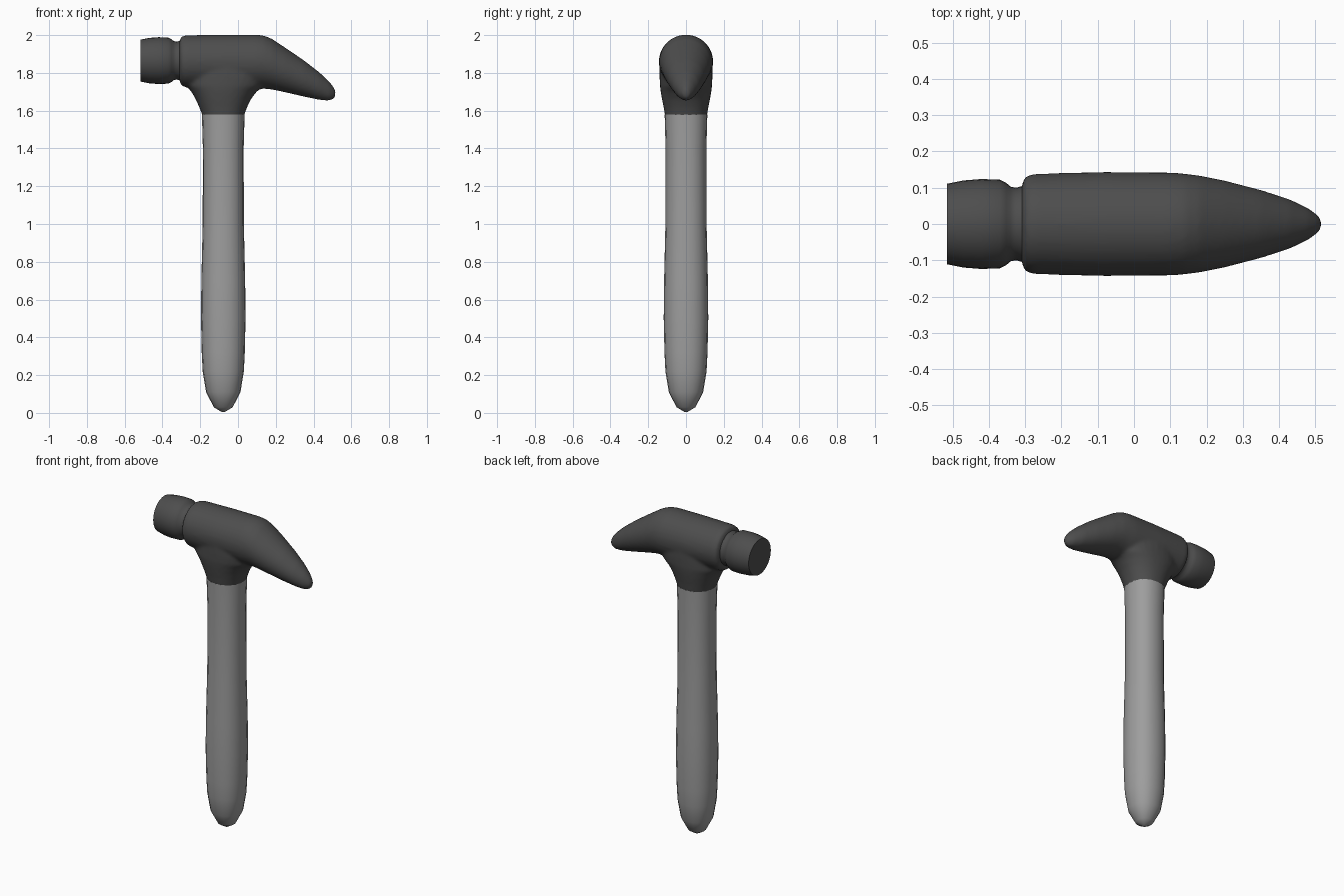
import bpy, bmesh
from math import cos, sin, pi

cube = bpy.data.objects.get("Cube")
if cube:
    bpy.data.objects.remove(cube, do_unlink=True)

AXIS_X = -0.078   # handle centre line
NOSE_Z = 1.865    # striking face centre height


def material(name, grey):
    mat = bpy.data.materials.new(name)
    mat.use_nodes = True
    colour = (grey, grey, grey, 1)
    mat.diffuse_color = colour
    bsdf = mat.node_tree.nodes["Principled BSDF"]
    bsdf.inputs["Base Color"].default_value = colour
    bsdf.inputs["Roughness"].default_value = 0.6
    return mat


def curve(u, power):
    """Point on a unit superellipse."""
    c, s = cos(u), sin(u)
    return (abs(c) ** (2 / power) * (1 if c > 0 else -1),
            abs(s) ** (2 / power) * (1 if s > 0 else -1))


def loft(bm, rings, axis, sides, power=2.0):
    """Skin oval rings (position, centre, radius, y radius) along x or z."""
    loops = []
    for pos, centre, r, ry in rings:
        loop = []
        for i in range(sides):
            a, b = curve(2 * pi * i / sides, power)
            p = (centre + r * a, ry * b, pos) if axis == "z" else (pos, ry * b, centre + r * a)
            loop.append(bm.verts.new(p))
        loops.append(loop)
    for low, high in zip(loops, loops[1:]):
        for i in range(sides):
            j = (i + 1) % sides
            bm.faces.new((low[i], low[j], high[j], high[i]))
    bm.faces.new(loops[0])
    bm.faces.new(loops[-1])


def finish(name, bm, mat, angle=50):
    bmesh.ops.recalc_face_normals(bm, faces=bm.faces)
    mesh = bpy.data.meshes.new(name)
    bm.to_mesh(mesh)
    bm.free()
    obj = bpy.data.objects.new(name, mesh)
    bpy.context.collection.objects.link(obj)
    mesh.materials.append(mat)
    bpy.ops.object.select_all(action="DESELECT")
    obj.select_set(True)
    bpy.context.view_layer.objects.active = obj
    bpy.ops.object.shade_smooth_by_angle(angle=angle * pi / 180)
    return obj


steel = material("dark steel", 0.075)
grip = material("grey grip", 0.34)

# Handle: slightly swollen grip with a rounded butt
profile = [(0.005, 0.008), (0.03, 0.05), (0.11, 0.091), (0.22, 0.109), (0.32, 0.114),
           (0.5, 0.118), (0.7, 0.116), (1.0, 0.109), (1.4, 0.108), (1.58, 0.113)]
bm = bmesh.new()
loft(bm, [(z, AXIS_X, r, r) for z, r in profile], "z", 20, 2.2)
finish("handle", bm, grip, 60)

# Striking face with its narrow collar
profile = [(-0.515, 0.111), (-0.47, 0.12), (-0.42, 0.124), (-0.37, 0.122), (-0.352, 0.113),
           (-0.34, 0.103), (-0.325, 0.1), (-0.31, 0.104), (-0.27, 0.108)]
bm = bmesh.new()
loft(bm, [(x, NOSE_Z, r, r) for x, r in profile], "x", 32)
finish("striking_face", bm, steel)

# Head body running into the claw: x, bottom, top, half width
body = [(-0.31, 1.76, 1.97, 0.105), (-0.302, 1.735, 1.99, 0.129), (-0.28, 1.724, 1.999, 0.138),
        (-0.08, 1.715, 2.002, 0.144), (0.1, 1.715, 2.002, 0.142), (0.14, 1.716, 1.997, 0.139),
        (0.18, 1.712, 1.98, 0.134), (0.25, 1.697, 1.934, 0.12), (0.35, 1.674, 1.866, 0.094),
        (0.43, 1.657, 1.804, 0.068), (0.48, 1.652, 1.758, 0.044), (0.507, 1.662, 1.725, 0.025),
        (0.518, 1.68, 1.705, 0.008)]
bm = bmesh.new()
loft(bm, [(x, (lo + hi) / 2, (hi - lo) / 2, w) for x, lo, hi, w in body], "x", 32)

# Flared neck under the head: z, left edge, right edge, half width
neck = [(1.53, -0.18, 0.024, 0.102), (1.57, -0.188, 0.032, 0.11), (1.59, -0.194, 0.038, 0.114),
        (1.62, -0.206, 0.049, 0.119), (1.66, -0.224, 0.068, 0.127), (1.7, -0.247, 0.098, 0.134),
        (1.73, -0.272, 0.135, 0.138), (1.78, -0.28, 0.16, 0.14), (1.86, -0.28, 0.16, 0.141)]
loft(bm, [(z, (a + b) / 2, (b - a) / 2, w) for z, a, b, w in neck], "z", 32, 2.2)
head = finish("head_and_claw", bm, steel)

# Fuse body and neck into one smooth casting
fuse = head.modifiers.new("fuse", "REMESH")
fuse.mode = "VOXEL"
fuse.voxel_size = 0.01
fuse.use_smooth_shade = True
soften = head.modifiers.new("soften", "SMOOTH")
soften.factor = 0.5
soften.iterations = 6
